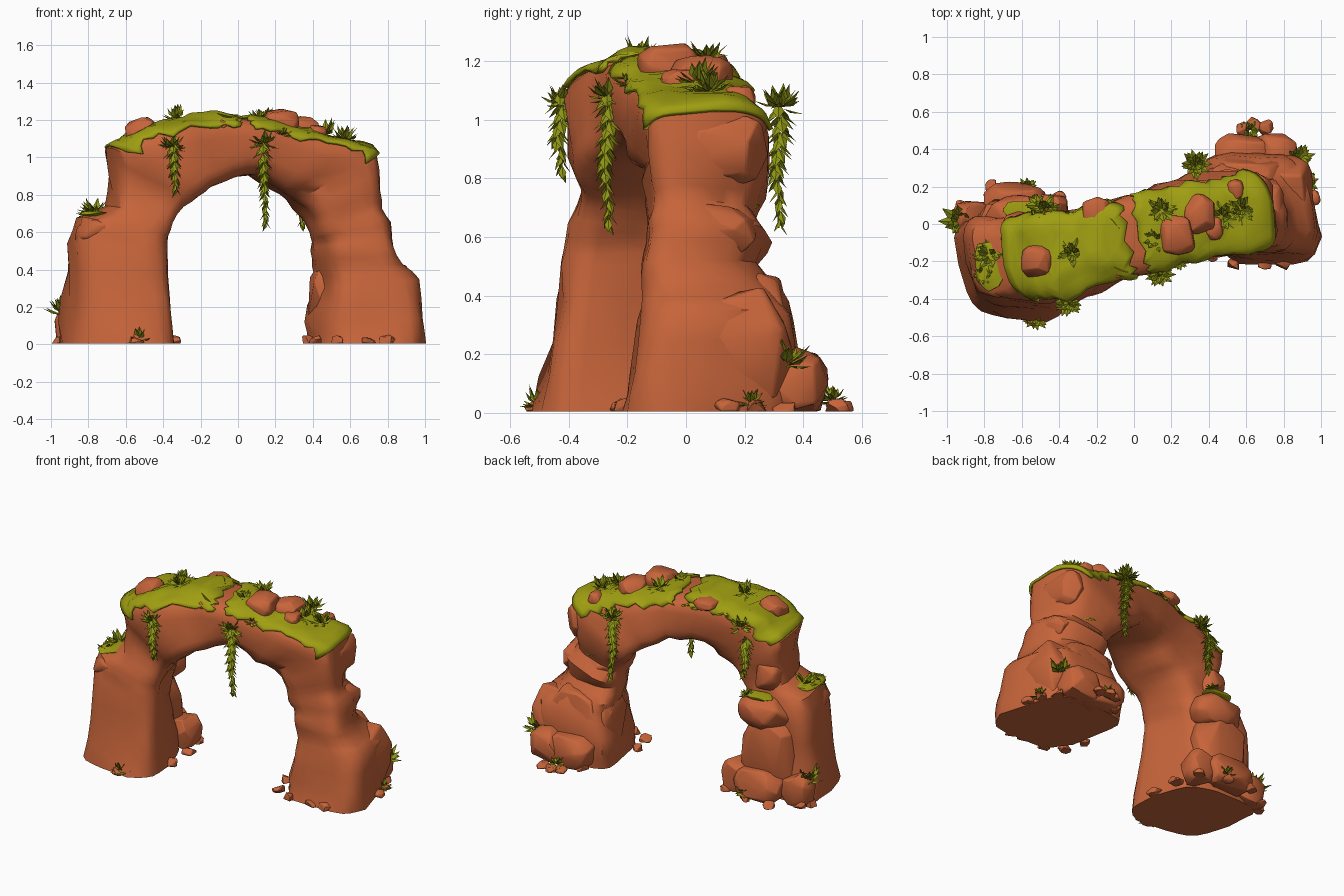
import bpy, bmesh, math, random
from mathutils import Vector, noise

if "Cube" in bpy.data.objects:
    bpy.data.objects.remove(bpy.data.objects["Cube"])

random.seed(7)


def material(name, col):
    m = bpy.data.materials.new(name)
    m.diffuse_color = (*col, 1)
    m.use_nodes = True
    m.node_tree.nodes["Principled BSDF"].inputs["Base Color"].default_value = m.diffuse_color
    return m


ROCK = material("red_sandstone", (0.57, 0.128, 0.042))
MOSS = material("moss_green", (0.35, 0.345, 0.006))
LEAF = material("leaf_green", (0.27, 0.30, 0.007))


def finish(name, bm, mat, fix=True):
    for v in bm.verts:
        v.co.z = max(v.co.z, 0.005)
    if fix:
        bmesh.ops.recalc_face_normals(bm, faces=bm.faces)
    me = bpy.data.meshes.new(name)
    bm.to_mesh(me)
    bm.free()
    me.materials.append(mat)
    ob = bpy.data.objects.new(name, me)
    bpy.context.collection.objects.link(ob)
    return ob


# Arch stations: inner x, inner z, outer x, outer z, centre y, half depth
RINGS = [
    (-.36, 0, -.93, 0, -.22, .29), (-.40, .25, -.91, .25, -.21, .26),
    (-.42, .50, -.88, .54, -.19, .235), (-.41, .58, -.85, .68, -.185, .22),
    (-.38, .65, -.69, .74, -.175, .205), (-.31, .73, -.67, .90, -.165, .205),
    (-.24, .79, -.70, 1.05, -.175, .22), (-.16, .85, -.45, 1.165, -.16, .235),
    (-.05, .90, -.15, 1.215, -.09, .22), (.08, .90, .12, 1.205, -.04, .215),
    (.20, .83, .42, 1.125, .02, .22), (.28, .77, .72, 1.035, .075, .22),
    (.36, .68, .76, .83, .065, .215), (.41, .60, .755, .73, .05, .175),
    (.43, .55, .80, .65, .075, .205), (.43, .50, .82, .52, .05, .19),
    (.42, .42, .86, .43, .09, .245), (.42, .30, .94, .35, .10, .27),
    (.40, .12, .965, .14, .09, .29), (.39, 0, .975, 0, .08, .30)]
ACROSS = Vector((-.22, .975, 0))


def spow(c, p=.55):
    return math.copysign(abs(c) ** p, c)


def arch_point(u, a, lift=0.0):
    """Point on the arch skin at station u and angle a (0 = outward)."""
    i = min(int(u), len(RINGS) - 2)
    q = [s + (e - s) * (u - i) for s, e in zip(RINGS[i], RINGS[i + 1])]
    mid = Vector(((q[0] + q[2]) / 2, q[4], (q[1] + q[3]) / 2))
    rad = Vector(((q[2] - q[0]) / 2, 0, (q[3] - q[1]) / 2))
    d = rad * spow(math.cos(a)) + ACROSS * q[5] * spow(math.sin(a))
    p = mid + d
    bump = .035 * noise.noise(p * 4.5) + .025 * noise.noise(p * 9)
    return p + d.normalized() * (bump + lift)


def grid_faces(bm, rows, closed):
    n = len(rows[0])
    for r, s in zip(rows, rows[1:]):
        for j in range(n if closed else n - 1):
            k = (j + 1) % n
            bm.faces.new((r[j], r[k], s[k], s[j]))


# Main stone arch
SIDES, STEP = 22, 2
bm = bmesh.new()
rows = [[bm.verts.new(arch_point(i / STEP, j * math.tau / SIDES)) for j in range(SIDES)]
        for i in range((len(RINGS) - 1) * STEP + 1)]
grid_faces(bm, rows, True)
bm.faces.new(rows[0])
bm.faces.new(rows[-1])
finish("stone_arch", bm, ROCK)


# Moss blanket in two pieces with ragged drooping edges
def moss_sheet(name, u0, u1, rag0, rag1):
    bm = bmesh.new()
    n = round((u1 - u0) * 6)
    rag = [random.random() for _ in range(15)]
    rows = []
    for i in range(n + 1):
        t = i / n
        lo, hi = -1.08 - random.uniform(-.25, .2), 1.08 + random.uniform(-.25, .2)
        rows.append([bm.verts.new(arch_point(u0 + (u1 - u0) * t + rag[j] * (rag0 * (1 - t) - rag1 * t),
                                             lo + (hi - lo) * j / 14, .012)) for j in range(15)])
    grid_faces(bm, rows, False)
    ob = finish(name, bm, MOSS)
    mod = ob.modifiers.new("thickness", 'SOLIDIFY')
    mod.thickness, mod.offset = .016, 0


moss_sheet("moss_left", 6.05, 8.5, 0, .3)
moss_sheet("moss_right", 8.6, 11.08, .15, 0)


# Boulders: worn convex hulls of points scattered on a boxy ellipsoid
def boulder(name, c, r, mat=ROCK, n=40):
    bm = bmesh.new()
    for _ in range(n):
        d = Vector([random.gauss(0, 1) for _ in range(3)]).normalized()
        bm.verts.new([c[k] + r[k] * spow(d[k], .75) * random.uniform(.93, 1.04) for k in range(3)])
    res = bmesh.ops.convex_hull(bm, input=bm.verts)
    bmesh.ops.delete(bm, geom=[g for g in res["geom_interior"] if isinstance(g, bmesh.types.BMVert)],
                     context='VERTS')
    ob = finish(name, bm, mat)
    mod = ob.modifiers.new("worn_edges", 'BEVEL')
    mod.width, mod.segments = min(r) * .2, 2


BOULDERS = {
    "left_shoulder": [((-.74, -.20, .60), (.135, .20, .10)), ((-.62, .03, .56), (.19, .13, .11)),
                      ((-.60, -.02, .78), (.11, .09, .10))],
    "left_back": [((-.66, .02, .28), (.21, .12, .28)), ((-.64, .12, .10), (.17, .11, .12)),
                  ((-.87, .04, .10), (.11, .09, .12)), ((-.45, .07, .10), (.10, .11, .12))],
    "right_back": [((.62, .24, .24), (.22, .15, .24)), ((.59, .37, .10), (.17, .12, .12)),
                   ((.75, .37, .10), (.14, .12, .12)), ((.82, .18, .22), (.14, .19, .24)),
                   ((.48, .17, .24), (.11, .15, .22))],
    "right_shoulder": [((.56, .14, .63), (.16, .12, .08)), ((.66, .11, .90), (.09, .17, .13)),
                       ((.70, .07, .62), (.11, .18, .10))],
    "top_rock": [((-.52, -.20, 1.14), (.085, .09, .08)), ((.23, -.06, 1.18), (.11, .11, .085)),
                 ((.35, .05, 1.15), (.09, .11, .07)), ((.42, -.02, 1.12), (.06, .07, .06)),
                 ((.54, .18, 1.07), (.05, .06, .05)),
                 ((-.20, .07, 1.19), (.08, .08, .04)), ((-.08, -.20, 1.18), (.05, .09, .05))]}
for group, items in BOULDERS.items():
    for k, (c, r) in enumerate(items):
        boulder(f"{group}_{k + 1}", c, r)

# Small stones round both feet
STONES = [(-.96, .03), (-.92, .09), (-.76, .20), (-.58, .20), (-.40, .14), (-.35, -.02),
          (-.35, -.22), (-.41, -.38), (-.54, -.51), (.37, -.02), (.42, -.16), (.53, -.22),
          (.70, -.21), (.80, -.20), (.88, -.17), (.58, .51), (.70, .52), (.64, .53),
          (.95, .14), (.48, .42), (.88, .33), (.94, .24)]
for k, (x, y) in enumerate(STONES):
    s = random.uniform(.035, .05)
    boulder(f"foot_stone_{k + 1}", (x, y, .016), (s, s, .035), n=18)

# Moss pads on the ledges
PADS = [((-.77, -.21, .70), (.085, .15, .016)), ((-.60, .07, .67), (.10, .06, .015)),
        ((.53, .18, .705), (.08, .07, .016)), ((-.53, -.48, .02), (.05, .04, .02))]
for k, (c, r) in enumerate(PADS):
    boulder(f"moss_pad_{k + 1}", c, r, MOSS)


# Folded pointed leaf
def leaf(bm, base, d, length, width):
    d = d.normalized()
    side = d.cross(Vector((0, 0, 1)))
    side = side.normalized() if side.length > .01 else Vector((1, 0, 0))
    up = side.cross(d)
    mid = base + d * length * .45 - up * width * .35
    b, l, r, t = [bm.verts.new(p) for p in
                  (base, mid - side * width, mid + side * width, base + d * length)]
    bm.faces.new((b, t, l))
    bm.faces.new((b, r, t))


# Leafy tufts: x, y, z, size
TUFTS = [(-.33, -.16, 1.20, .085), (-.47, .08, 1.10, .08), (.15, .07, 1.20, .08),
         (.11, -.09, 1.20, .07), (.47, .04, 1.12, .09), (.57, .08, 1.09, .085),
         (.33, .32, 1.04, .085), (-.35, -.42, 1.05, .08), (.14, -.27, 1.07, .08),
         (-.77, -.17, .70, .09), (-.80, -.27, .69, .06), (-.92, .01, .15, .12),
         (-.57, .19, .05, .06), (.87, .34, .16, .10), (.62, .50, .04, .06),
         (.93, .22, .03, .06), (-.53, -.50, .02, .075), (-.53, .11, .67, .05),
         (.24, -.20, 1.12, .05)]
for k, (x, y, z, s) in enumerate(TUFTS):
    bm = bmesh.new()
    for i in range(26):
        a = i * 2.4
        e = random.uniform(-.3, 1.2)
        d = Vector((math.cos(a) * math.cos(e), math.sin(a) * math.cos(e), math.sin(e)))
        leaf(bm, Vector((x, y, z)) + d * s * .15, d, s * random.uniform(.7, 1), s * .22)
    finish(f"leaf_tuft_{k + 1}", bm, LEAF, False)

# Hanging vines: x, y, top, bottom
VINES = [(-.35, -.43, 1.10, .77), (.13, -.27, 1.10, .59),
         (.325, .315, 1.06, .59), (-.52, .10, 1.06, .74)]
for k, (x, y, top, low) in enumerate(VINES):
    bm = bmesh.new()
    n = int((top - low) / .014)
    for i in range(n):
        t = i / n
        p = Vector((x + .02 * t, y + .008 * math.sin(9 * t), top + (low + .05 - top) * t))
        a = i * 2.4
        d = Vector((math.cos(a), math.sin(a), -.9 - t))
        size = .085 - .03 * t
        leaf(bm, p, d, size, size * .24)
        if t < .6:
            leaf(bm, p, Vector((-d.x, -d.y, d.z)), size, size * .24)
    # thin stem
    stem = bmesh.ops.create_cone(bm, segments=5, radius1=.003, radius2=.005, depth=top - low - .04)
    bmesh.ops.translate(bm, verts=stem["verts"], vec=(x + .01, y, (top + low + .04) / 2))
    finish(f"hanging_vine_{k + 1}", bm, LEAF, False)

# Smooth shading that keeps hard creases
for ob in bpy.context.scene.objects:
    ob.select_set(not ob.name.startswith(("leaf", "hanging")))
bpy.context.view_layer.objects.active = bpy.data.objects["stone_arch"]
bpy.ops.object.shade_smooth_by_angle(angle=math.radians(42))
